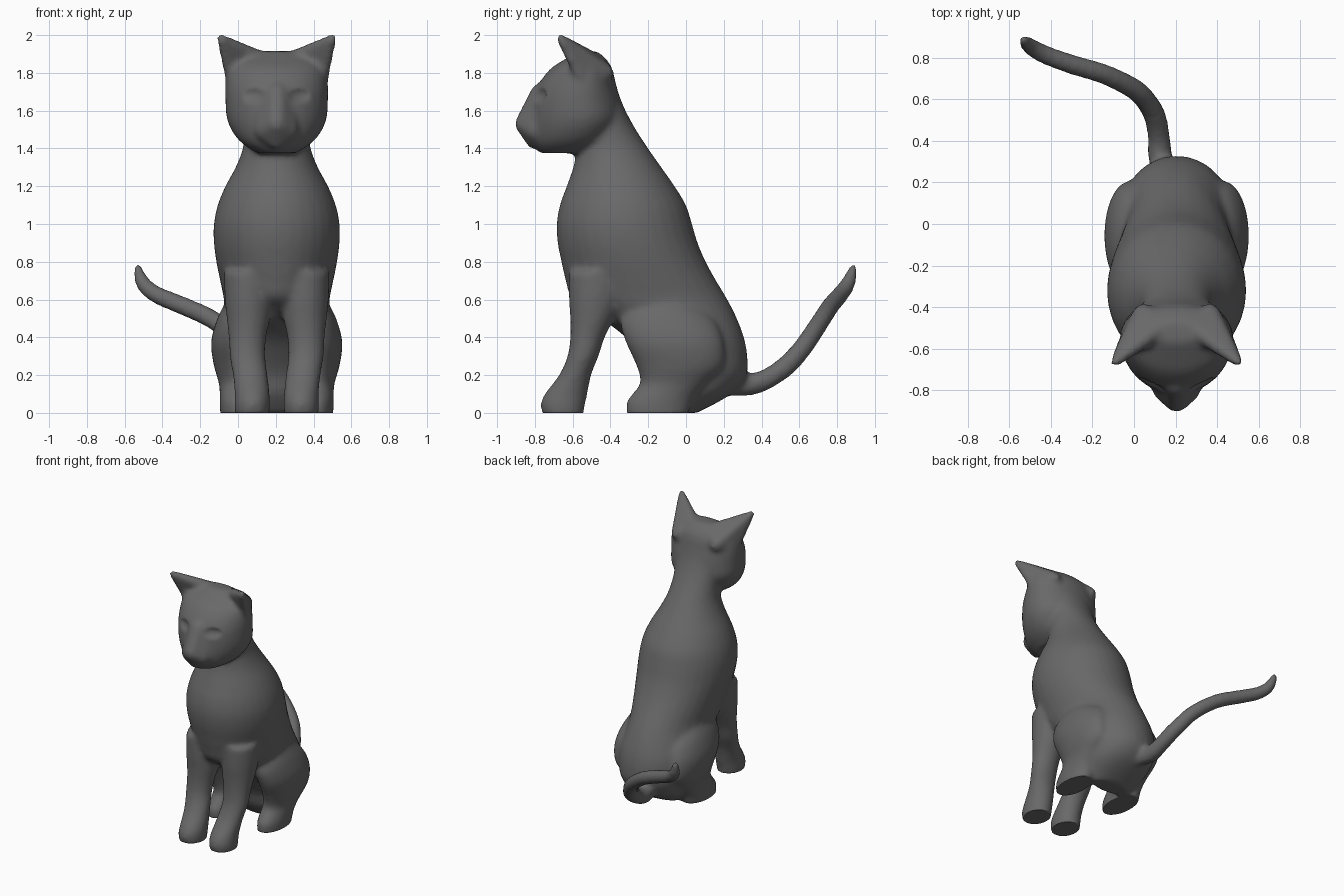
import bpy, bmesh, math
from mathutils import Vector

if "Cube" in bpy.data.objects:
    bpy.data.objects.remove(bpy.data.objects["Cube"])

CX = 0.205  # the body sits off-centre because the tail sweeps to one side


def spline(rows, steps=4):
    """Smoothly interpolate a list of equal-length tuples."""
    out = []
    n = len(rows)
    for i in range(n - 1):
        a, b, c, d = rows[max(i - 1, 0)], rows[i], rows[i + 1], rows[min(i + 2, n - 1)]
        for s in range(steps):
            t = s / steps
            out.append(tuple(
                q + 0.5 * t * (r - p + t * (2 * p - 5 * q + 4 * r - w + t * (3 * (q - r) + w - p)))
                for p, q, r, w in zip(a, b, c, d)))
    out.append(rows[-1])
    return out


def loft(bm, rows, side=1, n=32):
    """Stack of horizontal rings: (z, y_front, y_back, y_widest, x_centre, half_width)."""
    rings = []
    for z, yf, yb, ym, xc, hw in spline(rows):
        ring = []
        for k in range(n):
            a = 2 * math.pi * k / n
            c, s = math.cos(a), math.sin(a)
            y = ym + s * ((yb - ym) if s > 0 else (ym - yf))
            ring.append(bm.verts.new((CX + side * (xc + hw * c), y, z)))
        rings.append(ring)
    faces = [bm.faces.new(rings[0]), bm.faces.new(rings[-1])]
    for r0, r1 in zip(rings, rings[1:]):
        for k in range(n):
            j = (k + 1) % n
            faces.append(bm.faces.new((r0[k], r0[j], r1[j], r1[k])))
    bmesh.ops.recalc_face_normals(bm, faces=faces)


def blob(bm, balls):
    """Convex skin around a few balls (x, y, z, radius)."""
    verts = []
    for x, y, z, r in balls:
        for i in range(9):
            th = math.pi * i / 8
            for k in range(12 if 0 < i < 8 else 1):
                ph = math.pi * k / 6
                verts.append(bm.verts.new((x + r * math.sin(th) * math.cos(ph),
                                           y + r * math.sin(th) * math.sin(ph),
                                           z + r * math.cos(th))))
    res = bmesh.ops.convex_hull(bm, input=verts)
    loose = [v for v in verts if v.is_valid and not v.link_faces]
    bmesh.ops.delete(bm, geom=loose, context='VERTS')
    faces = list({f for v in verts if v.is_valid for f in v.link_faces})
    bmesh.ops.recalc_face_normals(bm, faces=faces)


bm = bmesh.new()

# Torso and neck: z, front, back, half width
torso = [(0.0, -.08, .06, .15), (.1, -.15, .24, .22), (.2, -.18, .32, .25), (.3, -.24, .325, .27),
         (.4, -.32, .307, .28), (.5, -.45, .27, .275), (.6, -.60, .22, .28), (.7, -.637, .16, .30),
         (.8, -.66, .105, .32), (.9, -.68, .062, .333), (1.0, -.685, .032, .333),
         (1.1, -.668, 0, .313), (1.2, -.632, -.06, .272), (1.3, -.597, -.13, .218),
         (1.4, -.58, -.20, .18), (1.5, -.58, -.265, .17), (1.6, -.55, -.32, .17),
         (1.7, -.55, -.36, .17), (1.8, -.55, -.395, .15), (1.87, -.52, -.45, .08)]
loft(bm, [(z, f, b, (f + b) / 2, 0, w) for z, f, b, w in torso])

# Head: z, front, back, widest, x centre, half width
loft(bm, [(1.375, -.77, -.5, -.62, 0, .10), (1.42, -.81, -.42, -.6, 0, .175),
          (1.48, -.82, -.38, -.57, 0, .23), (1.56, -.82, -.34, -.55, 0, .265),
          (1.66, -.81, -.35, -.55, 0, .272), (1.74, -.78, -.37, -.54, 0, .272),
          (1.82, -.72, -.39, -.53, 0, .26), (1.87, -.645, -.42, -.52, 0, .22),
          (1.915, -.57, -.47, -.52, 0, .11)])

# Muzzle and nose bridge
blob(bm, [(CX, -.847, 1.53, .06), (CX, -.80, 1.445, .05), (CX - .05, -.79, 1.5, .07),
          (CX + .05, -.79, 1.5, .07), (CX, -.76, 1.68, .07)])

for side in (-1, 1):
    # Ear
    blob(bm, [(CX + side * x, y, z, r) for x, y, z, r in
              ((.295, -.665, 1.983, .024), (.235, -.54, 1.75, .035),
               (.08, -.50, 1.865, .05), (.16, -.43, 1.8, .05))])
    # Front leg and paw
    leg = [(-.04, -.75, -.55, .13, .087), (.04, -.77, -.535, .13, .094), (.1, -.748, -.522, .13, .092),
           (.2, -.672, -.502, .14, .092), (.3, -.628, -.463, .155, .094), (.4, -.613, -.43, .155, .099),
           (.5, -.613, -.38, .15, .115), (.6, -.62, -.34, .15, .125), (.75, -.62, -.3, .15, .13)]
    loft(bm, [(z, f, b, (f + b) / 2, x, w) for z, f, b, x, w in leg], side)
    # Haunch and hind paw
    hind = [(-.04, -.31, .0, .21, .087), (.05, -.318, .03, .21, .092), (.1, -.285, .06, .21, .092),
            (.16, -.243, .12, .21, .097), (.25, -.263, .2, .22, .113), (.37, -.318, .2, .225, .123),
            (.48, -.348, .16, .2, .122), (.56, -.31, .08, .17, .115), (.64, -.2, 0, .15, .08)]
    loft(bm, [(z, f, b, (f + b) / 2, x, w) for z, f, b, x, w in hind], side)

# Tail: chain of capsules along a curved path
path = spline([(.16, .2, .15, .06), (.125, .33, .15, .06), (.12, .42, .175, .055), (.10, .52, .24, .055),
               (.06, .59, .31, .053), (0, .65, .39, .052), (-.14, .72, .497, .05), (-.3, .768, .57, .049),
               (-.44, .82, .63, .046), (-.505, .86, .69, .04), (-.53, .885, .765, .024)], 3)
for a, b in zip(path, path[1:]):
    blob(bm, [a, b])

src_mesh = bpy.data.meshes.new("cat_parts")
bm.to_mesh(src_mesh)
bm.free()
src = bpy.data.objects.new("cat_parts", src_mesh)
bpy.context.collection.objects.link(src)

# Fuse the parts into one smooth skin
rem = src.modifiers.new("fuse", 'REMESH')
rem.mode = 'VOXEL'
rem.voxel_size = 0.016
smo = src.modifiers.new("soften", 'SMOOTH')
smo.factor = 0.5
smo.iterations = 8
dg = bpy.context.evaluated_depsgraph_get()
mesh = bpy.data.meshes.new_from_object(src.evaluated_get(dg))
bpy.data.objects.remove(src)

# Flat soles and shallow eye sockets
eyes = [Vector((CX + s * .12, -.755, 1.68)) for s in (-1, 1)]
for v in mesh.vertices:
    v.co.z = max(v.co.z, 0)
    for e in eyes:
        dx, dz = (v.co.x - e.x) / .06, (v.co.z - e.z) / .04
        d = math.hypot(dx, dz)
        if d < 1 and v.co.y < -.6:
            v.co.y += .022 * (1 - d * d)

mesh.name = "cat_body"
cat = bpy.data.objects.new("cat_body", mesh)
bpy.context.collection.objects.link(cat)
mat = bpy.data.materials.new("dark grey")
mat.diffuse_color = (.14, .14, .14, 1)
mat.use_nodes = True
mat.node_tree.nodes["Principled BSDF"].inputs["Base Color"].default_value = mat.diffuse_color
mesh.materials.clear()
mesh.materials.append(mat)
for p in mesh.polygons:
    p.use_smooth = True
    p.material_index = 0
